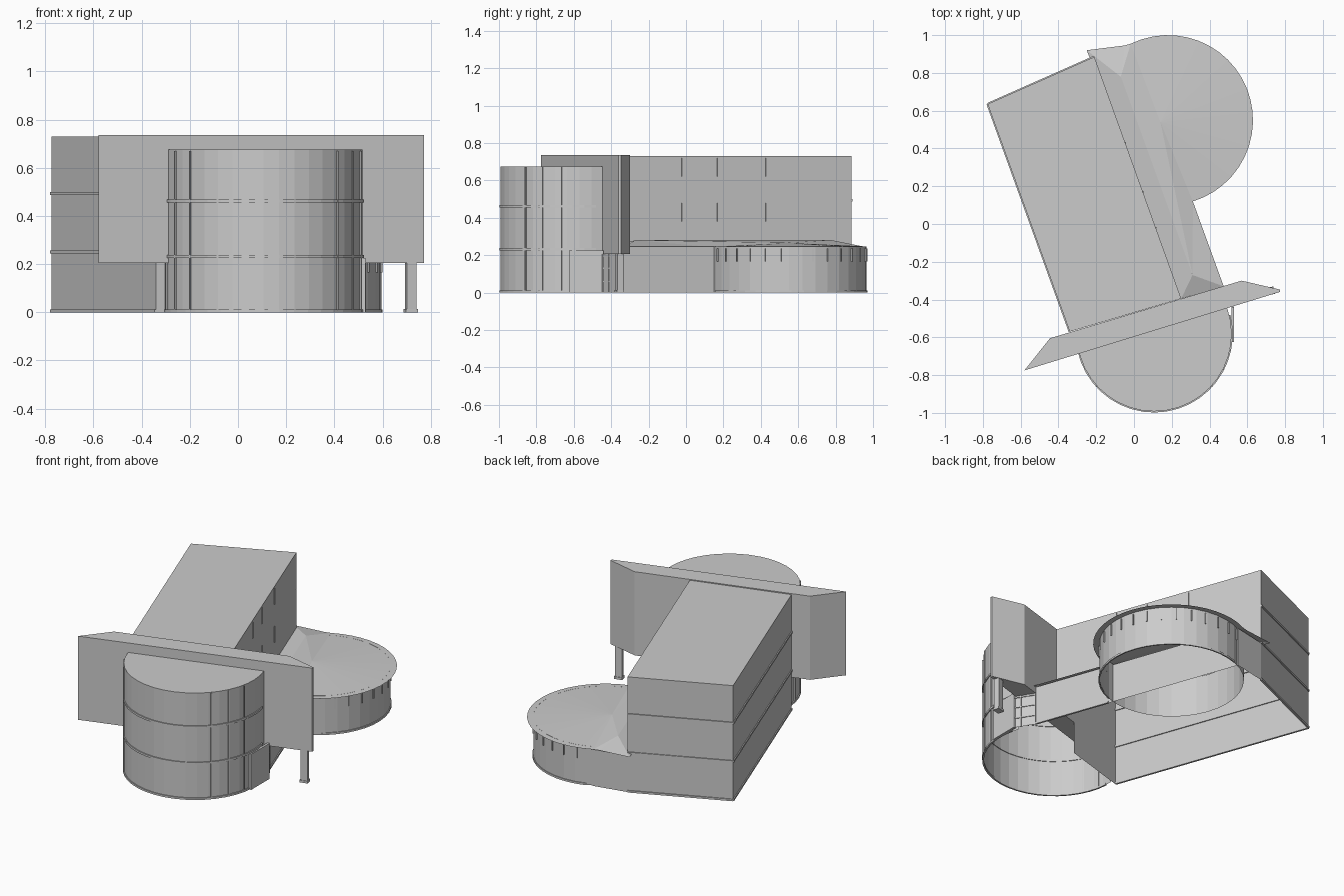
import bpy, bmesh, math
from mathutils import Vector

if "Cube" in bpy.data.objects:
    bpy.data.objects.remove(bpy.data.objects["Cube"])


def make(name, verts, faces):
    me = bpy.data.meshes.new(name)
    me.from_pydata([tuple(v) for v in verts], [], faces)
    me.validate()
    ob = bpy.data.objects.new(name, me)
    bpy.context.collection.objects.link(ob)
    bm = bmesh.new()
    bm.from_mesh(me)
    bmesh.ops.recalc_face_normals(bm, faces=bm.faces)
    bm.to_mesh(me)
    bm.free()
    return ob


def wall(name, pts, z0, z1, closed=False, top=False, bottom=False):
    """Vertical sheet along a plan path, optionally capped."""
    n = len(pts)
    verts = [(x, y, z0) for x, y in pts] + [(x, y, z1) for x, y in pts]
    faces = [(i, (i + 1) % n, n + (i + 1) % n, n + i)
             for i in range(n if closed else n - 1)]
    if top:
        faces.append(tuple(range(n, 2 * n)))
    if bottom:
        faces.append(tuple(range(n)))
    return make(name, verts, faces)


def prism(name, pts, z0, z1):
    return wall(name, pts, z0, z1, True, True, True)


def strip(name, a, b, z0, z1, t=0.006):
    """Thin upright box between two plan points."""
    a, b = Vector(a), Vector(b)
    d = (b - a).normalized()
    o = Vector((-d.y, d.x)) * t
    return prism(name, [a - o, b - o, b + o, a + o], z0, z1)


def arc(c, r, a0, a1, n):
    return [(c[0] + r * math.cos(math.radians(a0 + (a1 - a0) * i / n)),
             c[1] + r * math.sin(math.radians(a0 + (a1 - a0) * i / n)))
            for i in range(n + 1)]


def along(a, b, t):
    return Vector(a).lerp(Vector(b), t)


# Main block corners in plan
FL, BL, BR, FR = (-0.34, -0.57), (-0.775, 0.635), (-0.21, 0.885), (0.25, -0.395)
LOW_B, LOW_F = (0.0, 0.93), (0.455, -0.335)
H = 0.73

# Main block: open underneath
wall("left_and_back_walls", [FL, BL, BR], 0, H)
wall("right_wall", [BR, FR], 0.245, H)
wall("upper_front_wall", [FR, FL], 0.205, H)
wall("lower_front_wall", [FL, along(FL, FR, 0.7)], 0, 0.205)
make("main_roof", [(*p, H) for p in (FL, FR, BR, BL)], [(0, 1, 2, 3)])

# Floor bands and base trim
for z in (0.25, 0.493):
    strip("left_band", FL, BL, z - 0.006, z + 0.006)
    strip("back_band", BL, BR, z - 0.006, z + 0.006)
strip("left_base", FL, BL, 0, 0.012)
strip("back_base", BL, BR, 0, 0.012)

# Window mullions on the right wall
for z0 in (0.38, 0.62):
    for y in (0.43, 0.17, -0.02):
        t = (BR[1] - y) / (BR[1] - FR[1])
        strip("window_bar", along(BR, FR, t - 0.003), along(BR, FR, t + 0.003),
              z0, z0 + 0.1, 0.004)

# Tapered screen slab across the front
prism("front_screen", [(-0.58, -0.775), (0.772, -0.36), (0.772, -0.347),
                       (0.57, -0.30), (-0.445, -0.605)], 0.205, 0.735)

# Front drum
DC, DR = (0.107, -0.582), 0.41
wall("front_drum", arc(DC, DR, 178, 380, 22), 0, 0.675, top=True)
for z0, z1 in ((0, 0.012), (0.225, 0.238), (0.455, 0.468)):
    outer = arc(DC, DR + 0.006, 184, 374, 22)
    inner = arc(DC, DR - 0.004, 374, 184, 22)
    prism("drum_band", outer + inner, z0, z1)
for a in (192, 207, 222, 318, 333, 348):
    p = arc(DC, DR + 0.002, a - 0.4, a + 0.4, 1)
    strip("drum_mullion", p[0], p[1], 0.01, 0.67, 0.004)

# Rear round hall
RC, RR = (0.18, 0.55), 0.415
wall("rear_hall_wall", arc(RC, RR, 0, 360, 36)[:-1], 0, 0.247, closed=True)
prism("rear_hall_base", arc(RC, RR + 0.005, -70, 110, 20)
      + arc(RC, RR - 0.003, 110, -70, 20), 0, 0.012)
for a in range(-66, 120, 12):
    p = arc(RC, RR + 0.002, a - 0.4, a + 0.4, 1)
    strip("hall_window_bar", p[0], p[1], 0.165, 0.235, 0.004)

# Low wing walls
wall("low_back_wall", [BR, LOW_B], 0, 0.245)
wall("low_side_wall", [LOW_B, LOW_F], 0, 0.245)
strip("low_side_base", LOW_F, along(LOW_F, LOW_B, 0.36), 0, 0.012)

# Low roof: shallow cone merging with a hipped ridge
E = 0.245
eave = [(-0.25, 0.92), (-0.05, 0.945)] + arc(RC, 0.45, 116, -73, 24) \
    + [(0.475, -0.33), FR]
n = len(eave)
verts = [(x, y, E) for x, y in eave]
verts += [(0.14, 0.54, 0.266), (-0.07, 0.78, 0.28), (0.31, -0.27, 0.28)]
c, h1, h2 = n, n + 1, n + 2
faces = [(c, i, i + 1) for i in range(2, n - 3)]
faces += [(h1, 0, 1), (h1, 1, 2), (h1, 2, c), (h1, c, h2), (c, n - 3, h2),
          (h2, n - 3, n - 2), (h2, n - 2, n - 1), (h1, h2, n - 1, 0)]
make("low_roof", verts, faces)

# Entrance: side panel, glazed screen with bars
P, Q = (0.527, -0.45), LOW_F
prism("entrance_panel", [(0.515, -0.625), (0.53, -0.625), (0.53, -0.44),
                         (0.515, -0.44)], 0, 0.225)
wall("entrance_screen", [P, Q], 0, 0.21)
for z in (0.06, 0.13, 0.195):
    strip("entrance_rail", P, Q, z - 0.003, z + 0.003, 0.005)
for t in (0.02, 0.34, 0.66, 0.98):
    strip("entrance_bar", along(P, Q, t - 0.02), along(P, Q, t + 0.02), 0, 0.205, 0.005)

# Column carrying the screen's free end
for nm, w, z0, z1 in (("column", 0.02, 0, 0.206), ("column_foot", 0.025, 0, 0.014)):
    strip(nm, (0.717 - w, -0.362), (0.717 + w, -0.35), z0, z1, w * 0.8)
